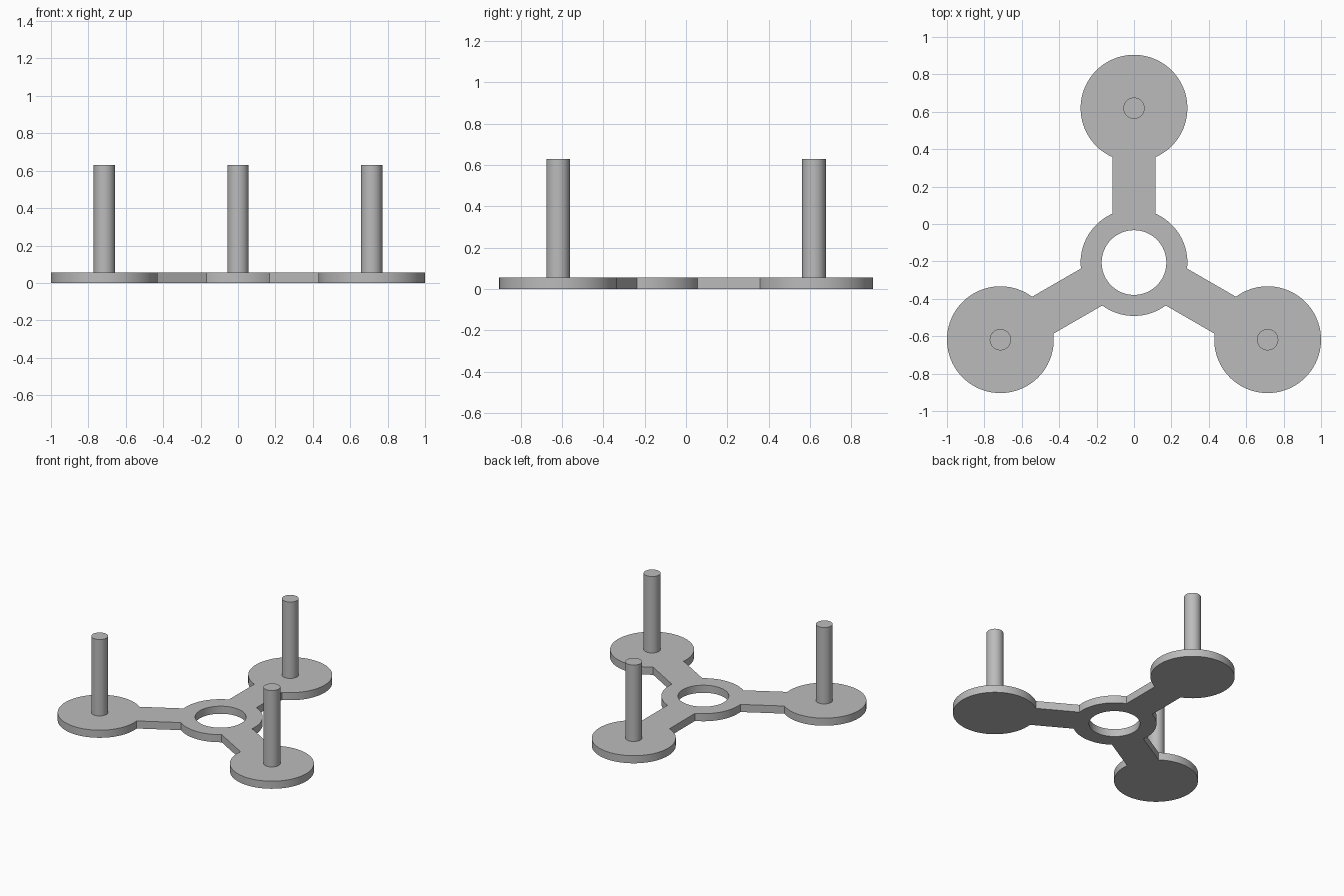
import bpy
import bmesh
from math import asin, cos, sin, pi, tau, radians
from mathutils import Vector

DISC_R = 0.2855      # hub and foot discs share a radius
HOLE_R = 0.173
ARM_HALF = 0.114
ARM_LEN = 0.825      # hub centre to foot centre
THICK = 0.057
POST_R = 0.057
POST_TOP = 0.63
HUB = Vector((0, -0.206))
ANGLES = [radians(90 + 120 * k) for k in range(3)]

cube = bpy.data.objects.get("Cube")
if cube:
    bpy.data.objects.remove(cube, do_unlink=True)

grey = bpy.data.materials.new("plain grey")
grey.use_nodes = True
grey.diffuse_color = (0.5, 0.5, 0.5, 1)
grey.node_tree.nodes["Principled BSDF"].inputs["Base Color"].default_value = grey.diffuse_color


def arc(centre, radius, start, end, steps):
    """Points along an arc, both ends included."""
    angles = [start + (end - start) * i / steps for i in range(steps + 1)]
    return [centre + radius * Vector((cos(a), sin(a))) for a in angles]


def foot_centre(angle):
    return HUB + ARM_LEN * Vector((cos(angle), sin(angle)))


def finish(obj):
    obj.data.materials.clear()
    obj.data.materials.append(grey)
    bpy.ops.object.select_all(action="DESELECT")
    obj.select_set(True)
    bpy.context.view_layer.objects.active = obj
    bpy.ops.object.shade_smooth_by_angle(angle=radians(30))


# Base plate: one outline of feet, straight arms and hub, with a round hole
bite = asin(ARM_HALF / DISC_R)
outline = []
for a in ANGLES:
    outline += arc(foot_centre(a), DISC_R, a + pi + bite, a + 3 * pi - bite, 72)
    outline += arc(HUB, DISC_R, a + bite, a + tau / 3 - bite, 20)
hole = arc(HUB, HOLE_R, 0, tau, 64)[:-1]

curve = bpy.data.curves.new("plate outline", "CURVE")
curve.dimensions = "2D"
curve.fill_mode = "BOTH"
curve.extrude = THICK / 2
for loop in (outline, hole):
    spline = curve.splines.new("POLY")
    spline.points.add(len(loop) - 1)
    for point, p in zip(spline.points, loop):
        point.co = (p.x, p.y, 0, 1)
    spline.use_cyclic_u = True

helper = bpy.data.objects.new("plate outline", curve)
bpy.context.collection.objects.link(helper)
bpy.context.view_layer.update()
evaluated = helper.evaluated_get(bpy.context.evaluated_depsgraph_get())
mesh = bpy.data.meshes.new_from_object(evaluated)
bpy.data.objects.remove(helper, do_unlink=True)

bm = bmesh.new()
bm.from_mesh(mesh)
bmesh.ops.remove_doubles(bm, verts=bm.verts, dist=0.0001)
bmesh.ops.translate(bm, verts=bm.verts, vec=(0, 0, THICK / 2))
bmesh.ops.recalc_face_normals(bm, faces=bm.faces)
bm.to_mesh(mesh)
bm.free()
plate = bpy.data.objects.new("base_plate", mesh)
bpy.context.collection.objects.link(plate)
finish(plate)

# Upright post at the centre of each foot
for name, a in zip(("back_post", "right_post", "left_post"), ANGLES):
    c = foot_centre(a)
    bottom = THICK / 2
    bpy.ops.mesh.primitive_cylinder_add(
        vertices=48, radius=POST_R, depth=POST_TOP - bottom,
        location=(c.x, c.y, (POST_TOP + bottom) / 2))
    post = bpy.context.object
    post.name = name
    finish(post)
